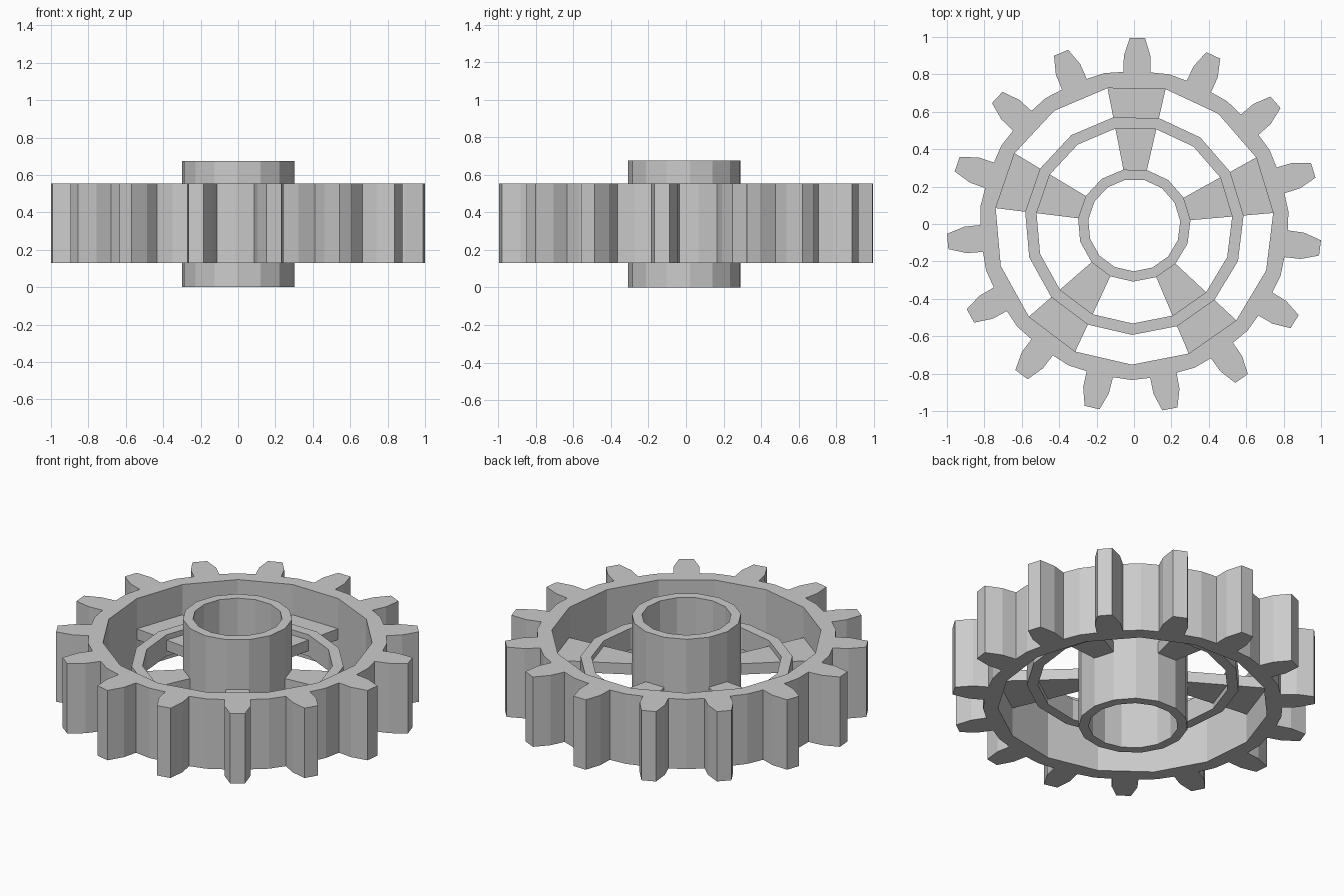
import bpy
import bmesh
from math import sin, cos, radians, atan2, degrees, hypot

if "Cube" in bpy.data.objects:
    bpy.data.objects.remove(bpy.data.objects["Cube"])

N = 15                      # teeth and facets per ring
STEP = 360 / N
TOP = 89                    # direction of the topmost tooth, in degrees
CX, CY = 0.001, -0.006      # gear axis
MID = 0.338


def polar(r, a):
    return (CX + r * cos(radians(a)), CY + r * sin(radians(a)))


def make_object(name, bm):
    bmesh.ops.recalc_face_normals(bm, faces=bm.faces)
    mesh = bpy.data.meshes.new(name)
    bm.to_mesh(mesh)
    bm.free()
    obj = bpy.data.objects.new(name, mesh)
    bpy.context.collection.objects.link(obj)
    return obj


def polygon(r):
    return [polar(r, TOP + STEP * (i + 0.5)) for i in range(N)]


def tube(name, outer, inner, z0, z1):
    """Closed ring; outer may have k points for every inner point."""
    bm = bmesh.new()
    loops = [[bm.verts.new((x, y, z)) for x, y in pts]
             for pts in (outer, inner) for z in (z0, z1)]
    ob, ot, ib, it = loops
    for lo, hi in ((ob, ot), (ib, it)):
        n = len(lo)
        for i in range(n):
            j = (i + 1) % n
            bm.faces.new((lo[i], lo[j], hi[j], hi[i]))
    k = len(outer) // len(inner)
    for o, n in ((ob, ib), (ot, it)):
        for i in range(len(inner)):
            arc = [o[(i * k + m) % len(o)] for m in range(k + 1)]
            bm.faces.new(arc + [n[(i + 1) % len(n)], n[i]])
    return make_object(name, bm)


# Toothed rim: each sector starts at the valley before its tooth
half_tooth = [(0.818, -0.072), (0.905, -0.071), (1.001, -0.041)]
tooth = half_tooth + [(r, -w) for r, w in reversed(half_tooth)]
outline = []
for i in range(N):
    centre = TOP + STEP * (i + 1)
    outline.append(polar(0.828, centre - STEP / 2))
    for along, side in tooth:
        outline.append(polar(hypot(along, side), centre + degrees(atan2(side, along))))
tube("toothed_rim", outline, polygon(0.746), 0.13, 0.555)

# Hub sleeve and the ring that ties the spokes together
tube("hub", polygon(0.302), polygon(0.247), 0.0, 0.675)
tube("middle_ring", polygon(0.587), polygon(0.526), MID - 0.065, MID + 0.065)

# Five wedge spokes, each one facet wide
bm = bmesh.new()
for s in range(5):
    a = TOP + 72 * s
    corners = [polar(0.295, a - 12), polar(0.75, a - 12),
               polar(0.75, a + 12), polar(0.295, a + 12)]
    low, high = [[bm.verts.new((x, y, z)) for x, y in corners]
                 for z in (MID - 0.033, MID + 0.033)]
    bm.faces.new(low)
    bm.faces.new(high)
    for i in range(4):
        j = (i + 1) % 4
        bm.faces.new((low[i], low[j], high[j], high[i]))
make_object("spokes", bm)
